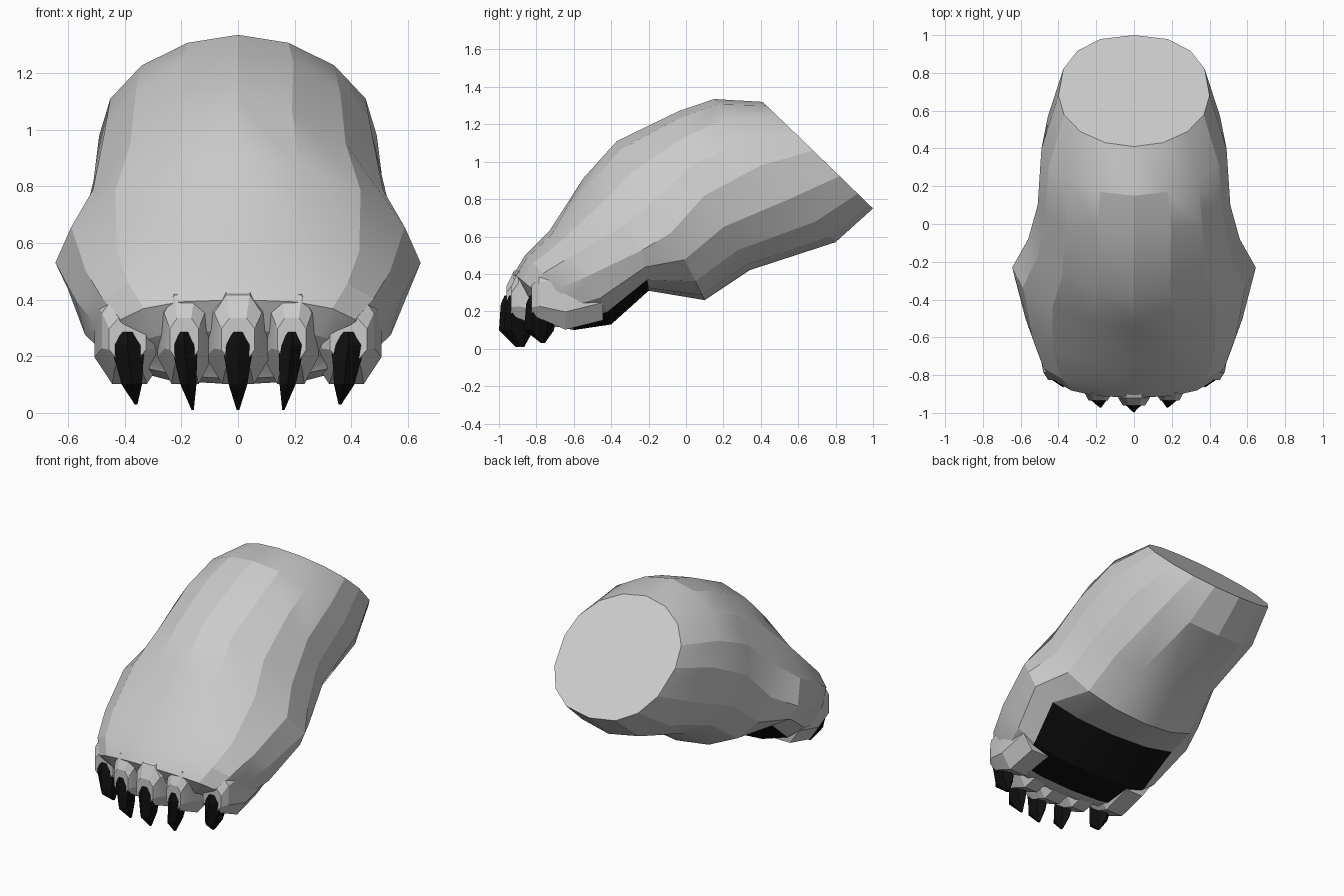
import bpy, bmesh, math

if "Cube" in bpy.data.objects:
    bpy.data.objects.remove(bpy.data.objects["Cube"])

black = bpy.data.materials.new("black")
black.diffuse_color = (0.005, 0.005, 0.005, 1)
black.use_nodes = True
black.node_tree.nodes["Principled BSDF"].inputs["Base Color"].default_value = black.diffuse_color


def loft(name, rings, mat=None, pad=None, angle=20):
    """Skin a list of equal-length point rings and close both ends."""
    bm = bmesh.new()
    vs = [[bm.verts.new(p) for p in r] for r in rings]
    n = len(rings[0])
    for i in range(len(vs) - 1):
        for j in range(n):
            k = (j + 1) % n
            f = bm.faces.new((vs[i][j], vs[i][k], vs[i + 1][k], vs[i + 1][j]))
            if pad and i in pad[0] and j in pad[1]:
                f.material_index = 1
    bm.faces.new(vs[0])
    bm.faces.new(vs[-1][::-1])
    bmesh.ops.recalc_face_normals(bm, faces=bm.faces[:])
    me = bpy.data.meshes.new(name)
    bm.to_mesh(me)
    bm.free()
    ob = bpy.data.objects.new(name, me)
    bpy.context.collection.objects.link(ob)
    if pad:
        me.materials.append(None)
        me.materials.append(black)
    elif mat:
        me.materials.append(mat)
    bpy.ops.object.select_all(action='DESELECT')
    ob.select_set(True)
    bpy.context.view_layer.objects.active = ob
    bpy.ops.object.shade_smooth_by_angle(angle=math.radians(angle))
    return ob


def power(v, e):
    return math.copysign(abs(v) ** e, v)


def body_ring(top, mid, bot, hw, e_top, e_bot, n=16):
    """Leaning cross-section through a top, a widest and a bottom point (y, z)."""
    pts = []
    for j in range(n):
        a = 2 * math.pi * j / n
        s, c = math.sin(a), math.cos(a)
        end, e = (top, e_top) if c > 0 else (bot, e_bot)
        w = abs(c) ** e
        y = mid[0] + (end[0] - mid[0]) * w
        z = mid[1] + (end[1] - mid[1]) * w
        pts.append((power(s, e) * hw, y, z))
    return pts


# leg and paw body, with the black sole on its underside
sections = [
    ((0.41, 1.32), (0.68, 1.06), (1.00, 0.75), 0.40, 1.0, 0.85),
    ((0.15, 1.335), (0.40, 0.98), (0.80, 0.57), 0.49, 1.05, 0.9),
    ((-0.04, 1.27), (0.10, 0.82), (0.34, 0.42), 0.51, 1.0, 0.9),
    ((-0.37, 1.11), (-0.08, 0.62), (0.10, 0.26), 0.56, 1.12, 0.95),
    ((-0.55, 0.91), (-0.23, 0.53), (-0.20, 0.31), 0.645, 1.15, 0.9),
    ((-0.73, 0.63), (-0.50, 0.40), (-0.40, 0.13), 0.575, 0.85, 0.8),
    ((-0.86, 0.50), (-0.68, 0.32), (-0.60, 0.10), 0.51, 0.8, 0.8),
    ((-0.92, 0.40), (-0.76, 0.27), (-0.70, 0.12), 0.44, 0.8, 0.85),
    ((-0.87, 0.29), (-0.74, 0.22), (-0.72, 0.15), 0.38, 0.85, 0.85),
]
loft("paw_body", [body_ring(*s) for s in sections], pad=((4, 5), (6, 7, 8, 9)))


def toe(name, x, front, wide):
    rings = []
    # distance behind the tip, centre height, half width, half height
    for d, zc, hw, hh in [(0.38, 0.34, 0.12, 0.20), (0.18, 0.29, 0.115, 0.20),
                          (0.04, 0.29, 0.085, 0.135), (0.0, 0.26, 0.06, 0.08)]:
        rings.append([(x * (1 - 0.1 * d) + hw * wide * power(math.cos(a), 0.8), front + d,
                       zc + hh * power(math.sin(a), 0.8))
                      for a in [math.pi * (2 * k + 1) / 8 for k in range(8)]])
    loft(name, rings)


def claw(name, x, front, wide):
    lean = 0.03 * (x < 0) - 0.03 * (x > 0)
    rings = []
    # height, front and back offset, half width, share of inward lean
    for z, f, b, hw, t in [(0.285, 0.01, 0.10, 0.04, 0), (0.24, -0.01, 0.15, 0.06, 0),
                           (0.10, -0.02, 0.14, 0.036, 0.5), (0.01, 0.07, 0.09, 0.005, 1)]:
        cy, ry = front + (f + b) / 2, (b - f) / 2
        zz = z + (0.02 if abs(x) > 0.3 and t == 1 else 0)
        rings.append([(x + lean * t + hw * wide * math.cos(a), cy + ry * math.sin(a), zz)
                      for a in [math.pi * k / 3 + math.pi / 6 for k in range(6)]])
    loft(name, rings, mat=black)


# five toes and claws, spreading back towards the outside
for label, ax, front, wide in [("middle", 0, -0.96, 1.05), ("inner", 0.19, -0.935, 0.9),
                               ("outer", 0.39, -0.825, 1.15)]:
    for side in ((1,) if ax == 0 else (-1, 1)):
        tag = label if ax == 0 else label + ("_right" if side > 0 else "_left")
        toe("toe_" + tag, ax * side, front, wide)
        claw("claw_" + tag, ax * side, front - 0.02, wide)
